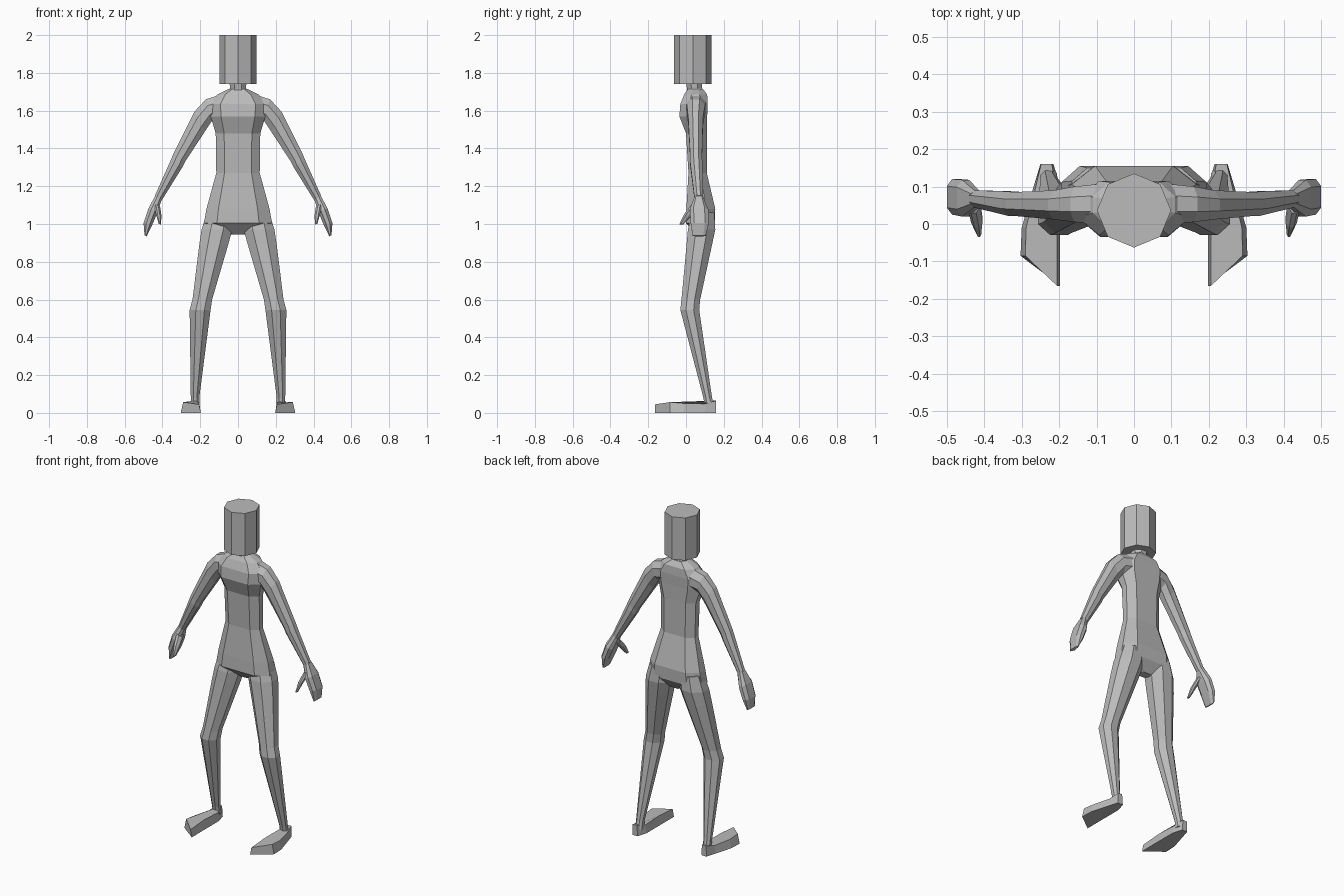
import bpy
import bmesh

if "Cube" in bpy.data.objects:
    bpy.data.objects.remove(bpy.data.objects["Cube"])

# One plain grey for the whole figure
grey = bpy.data.materials.new("plain_grey")
grey.use_nodes = True
colour = (0.5, 0.5, 0.5, 1)
grey.diffuse_color = colour
grey.node_tree.nodes["Principled BSDF"].inputs["Base Color"].default_value = colour


def finish(name, bm, mirrored):
    """Turn a bmesh into a flat-shaded object, optionally doubled across x."""
    bmesh.ops.recalc_face_normals(bm, faces=bm.faces[:])
    mesh = bpy.data.meshes.new(name)
    bm.to_mesh(mesh)
    bm.free()
    mesh.materials.append(grey)
    obj = bpy.data.objects.new(name, mesh)
    bpy.context.collection.objects.link(obj)
    if mirrored:
        mod = obj.modifiers.new("other_side", "MIRROR")
        mod.use_mirror_merge = False
    return obj


def skin(bm, rings):
    """Bridge successive rings of vertices and cap both ends."""
    for a, b in zip(rings, rings[1:]):
        n = len(a)
        for i in range(n):
            j = (i + 1) % n
            bm.faces.new((a[i], a[j], b[j], b[i]))
    bm.faces.new(rings[0])
    bm.faces.new(rings[-1])


def loft(name, sections, c=0.41, d=0.41, mirrored=True):
    """Each section runs from (x0, z0) to (x1, z1) and from y0 to y1."""
    corners = [(1, d), (c, 1), (-c, 1), (-1, d), (-1, -d), (-c, -1), (c, -1), (1, -d)]
    bm = bmesh.new()
    rings = []
    for x0, z0, x1, z1, y0, y1 in sections:
        cx, cy, cz = (x0 + x1) / 2, (y0 + y1) / 2, (z0 + z1) / 2
        ux, uy, uz = (x1 - x0) / 2, (y1 - y0) / 2, (z1 - z0) / 2
        rings.append([bm.verts.new((cx + u * ux, cy + v * uy, cz + u * uz))
                      for u, v in corners])
    skin(bm, rings)
    return finish(name, bm, mirrored)


def level(z, x0, x1, y0, y1):
    return (x0, z, x1, z, y0, y1)


def centred(z, w, y0, y1):
    return level(z, -w, w, y0, y1)


# Head and neck
loft("head", [centred(1.735, 0.085, -0.045, 0.12),
              centred(1.745, 0.1, -0.063, 0.135),
              centred(2.0, 0.1, -0.063, 0.135)], c=0.0001, mirrored=False)
bpy.data.objects.remove(bpy.data.objects["head"])
bpy.ops.mesh.primitive_cylinder_add(vertices=8, radius=0.099, depth=0.26,
                                    location=(0, 0.036, 1.87))
head = bpy.context.object
head.name = "head"
head.data.materials.append(grey)
loft("neck", [centred(1.68, 0.06, 0.01, 0.1),
              centred(1.72, 0.042, 0.005, 0.085),
              centred(1.75, 0.045, 0.0, 0.085)], mirrored=False)

# Torso from crotch to collar
loft("torso", [centred(0.945, 0.035, 0.06, 0.11),
               centred(1.005, 0.18, 0.0, 0.152),
               centred(1.08, 0.167, 0.002, 0.155),
               centred(1.27, 0.115, 0.013, 0.11),
               centred(1.48, 0.118, 0.0, 0.11),
               centred(1.57, 0.145, -0.035, 0.112),
               centred(1.635, 0.15, -0.03, 0.115),
               centred(1.685, 0.11, -0.01, 0.112),
               centred(1.715, 0.05, 0.01, 0.09)], c=0.62, d=0.35, mirrored=False)

# Arms, from inside the chest to the wrist
loft("arms", [(0.08, 1.56, 0.06, 1.695, 0.0, 0.11),
              (0.135, 1.55, 0.17, 1.66, 0.005, 0.1),
              (0.175, 1.49, 0.23, 1.595, 0.012, 0.09),
              (0.28, 1.33, 0.343, 1.37, 0.022, 0.085),
              (0.295, 1.3, 0.355, 1.34, 0.022, 0.087),
              (0.41, 1.115, 0.44, 1.15, 0.045, 0.09)])

# Mitten hands with a separate thumb
loft("hands", [(0.405, 1.125, 0.435, 1.155, 0.045, 0.09),
               (0.427, 1.06, 0.473, 1.085, 0.02, 0.118),
               (0.452, 1.0, 0.5, 1.005, 0.025, 0.12),
               (0.483, 0.935, 0.495, 0.94, 0.035, 0.105)], d=0.6)
loft("thumbs", [(0.412, 1.09, 0.445, 1.11, 0.03, 0.08),
                (0.405, 1.045, 0.435, 1.055, -0.01, 0.035),
                (0.408, 0.998, 0.42, 1.0, -0.035, -0.012)])

# Legs, from inside the hips to the ankle
loft("legs", [level(1.06, 0.03, 0.165, 0.03, 0.15),
              level(0.97, 0.03, 0.193, 0.01, 0.155),
              level(0.89, 0.052, 0.205, 0.003, 0.138),
              level(0.6, 0.137, 0.241, -0.024, 0.075),
              level(0.545, 0.145, 0.256, -0.03, 0.07),
              level(0.08, 0.205, 0.25, 0.092, 0.138),
              level(0.03, 0.205, 0.25, 0.1, 0.15)])

# Feet: a sole outline with a narrower, uneven top
sole = [(0.197, -0.165, 0.045), (0.303, -0.085, 0.057), (0.3, -0.01, 0.05),
        (0.268, 0.1, 0.048), (0.25, 0.16, 0.065), (0.215, 0.16, 0.065),
        (0.197, 0.1, 0.048), (0.197, -0.03, 0.055)]
bm = bmesh.new()
bottom = [bm.verts.new((x, y, 0)) for x, y, z in sole]
top = [bm.verts.new((0.24 + (x - 0.24) * 0.8, y, z)) for x, y, z in sole]
skin(bm, [bottom, top])
finish("feet", bm, True)
